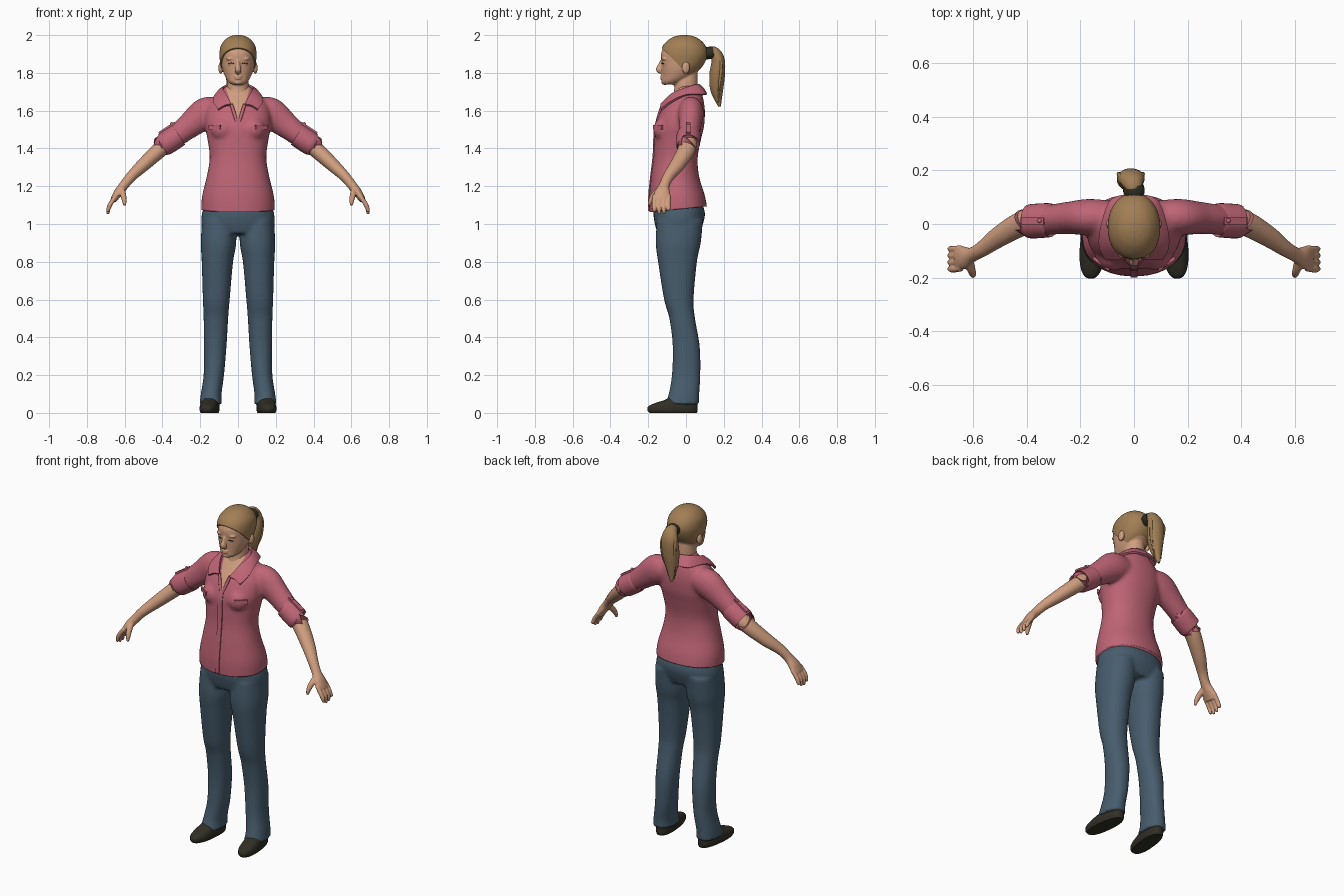
import bpy, bmesh, random
from math import sin, cos, pi, radians
from mathutils import Vector, Matrix, Euler

if "Cube" in bpy.data.objects:
    bpy.data.objects.remove(bpy.data.objects["Cube"])
random.seed(4)


def material(name, rgb):
    m = bpy.data.materials.new(name)
    m.use_nodes = True
    m.diffuse_color = (*rgb, 1)
    for node in m.node_tree.nodes:
        if node.type == 'BSDF_PRINCIPLED':
            node.inputs["Base Color"].default_value = (*rgb, 1)
            node.inputs["Roughness"].default_value = 0.8
    return m


PINK = material("pink cloth", (0.52, 0.13, 0.18))
DENIM = material("blue denim", (0.065, 0.11, 0.155))
SKIN = material("skin", (0.63, 0.34, 0.21))
HAIR = material("light brown hair", (0.36, 0.21, 0.09))
DARK = material("dark leather", (0.03, 0.028, 0.018))


def spline(rows, steps=5):
    """Smooth curve through rows of numbers."""
    rows = [Vector(r) for r in rows]
    out = []
    for i in range(len(rows) - 1):
        a, b, c = rows[max(i - 1, 0)], rows[i], rows[i + 1]
        d = rows[min(i + 2, len(rows) - 1)]
        for k in range(steps):
            t = k / steps
            out.append((b * 2 + (c - a) * t + (a * 2 - b * 5 + c * 4 - d) * t * t
                        + (b * 3 - a - c * 3 + d) * t ** 3) / 2)
    return out + [rows[-1]]


def power(v, p):
    return (1 if v >= 0 else -1) * abs(v) ** (2 / p)


def tube(bm, rings, ref=(0, 1, 0), flat=False, p=2, n=28):
    """Closed loft; a ring is x, y, z, radius along ref, radius across it."""
    rows = spline(rings)
    loops = []
    for i, r in enumerate(rows):
        before, after = rows[max(i - 1, 0)], rows[min(i + 1, len(rows) - 1)]
        t = Vector((0, 0, 1)) if flat else Vector((after - before)[:3]).normalized()
        across = t.cross(Vector(ref)).normalized()
        along = across.cross(t)
        centre = Vector(r[:3])
        ra, rb = max(r[3], 0.002), max(r[4], 0.002)
        loops.append([bm.verts.new(centre + along * ra * power(cos(2 * pi * k / n), p)
                                   + across * rb * power(sin(2 * pi * k / n), p))
                      for k in range(n)])
    for lo, hi in zip(loops, loops[1:]):
        for k in range(n):
            j = (k + 1) % n
            bm.faces.new((lo[k], lo[j], hi[j], hi[k]))
    bm.faces.new(loops[0][::-1])
    bm.faces.new(loops[-1])


def stack(bm, rows, p=2, side=1):
    """Level rings: z, centre x, half width, front y, back y."""
    tube(bm, [(x * side, (f + b) / 2, z, (b - f) / 2, w) for z, x, w, f, b in rows],
         flat=True, p=p, n=40)


def ball(bm, loc, size):
    bmesh.ops.create_uvsphere(bm, u_segments=24, v_segments=14, radius=1,
                              matrix=Matrix.LocRotScale(Vector(loc), None, Vector(size)))


def box(bm, loc, size, turn):
    rot = Euler([radians(a) for a in turn])
    bmesh.ops.create_cube(bm, size=1, matrix=Matrix.LocRotScale(Vector(loc), rot, Vector(size)))


def cut(bm, point, normal, clear=False):
    bmesh.ops.bisect_plane(bm, geom=bm.verts[:] + bm.edges[:] + bm.faces[:], dist=0.0001,
                           plane_co=point, plane_no=normal, clear_inner=clear)
    if clear:
        bmesh.ops.holes_fill(bm, edges=[e for e in bm.edges if e.is_boundary])


def finish(name, bm, mats, voxel=0, smooth=3, mirror=False, thick=0, angle=50):
    """Turn the mesh into an object with its modifiers baked in."""
    bmesh.ops.recalc_face_normals(bm, faces=bm.faces[:])
    me = bpy.data.meshes.new(name)
    bm.to_mesh(me)
    bm.free()
    ob = bpy.data.objects.new(name, me)
    bpy.context.collection.objects.link(ob)
    if voxel:
        m = ob.modifiers.new("fuse", 'REMESH')
        m.mode = 'VOXEL'
        m.voxel_size = voxel
        m = ob.modifiers.new("soften", 'SMOOTH')
        m.iterations = smooth
    if thick:
        m = ob.modifiers.new("thickness", 'SOLIDIFY')
        m.thickness = thick
        m.offset = 0
    if mirror:
        ob.modifiers.new("mirror", 'MIRROR')
    bpy.context.view_layer.update()
    baked = bpy.data.meshes.new_from_object(
        ob.evaluated_get(bpy.context.evaluated_depsgraph_get()))
    ob.modifiers.clear()
    ob.data = baked
    baked.materials.clear()
    for mat in mats:
        baked.materials.append(mat)
    baked.shade_smooth()
    baked.set_sharp_from_angle(angle=radians(angle))
    return ob


# Shirt: torso, bust and sleeves fused
bm = bmesh.new()
stack(bm, [(1.03, 0, .193, -.192, .112), (1.08, 0, .195, -.195, .112),
           (1.15, 0, .19, -.195, .1), (1.25, 0, .166, -.185, .07),
           (1.35, 0, .15, -.172, .062), (1.45, 0, .162, -.168, .08),
           (1.52, 0, .175, -.165, .096), (1.6, 0, .17, -.132, .1),
           (1.66, 0, .135, -.09, .092), (1.7, 0, .088, -.062, .08),
           (1.73, 0, .07, -.04, .07)], p=2.2)
for s in (1, -1):
    ball(bm, (.08 * s, -.11, 1.5), (.066, .064, .065))
    tube(bm, [(.08 * s, .025, 1.6, .06, .06), (.165 * s, .026, 1.588, .068, .085),
              (.25 * s, .022, 1.527, .06, .07), (.34 * s, .013, 1.455, .055, .055)])
shirt = finish("shirt", bm, [PINK, SKIN], voxel=.01, smooth=6)

# Open neckline and clean hem
bm = bmesh.new()
bm.from_mesh(shirt.data)
cut(bm, (0, -.19, 1.063), (0, -.1, 1), clear=True)
for s in (1, -1):
    cut(bm, (0, 0, 1.53), (s, 0, -.34))
for f in bm.faces:
    c = f.calc_center_median()
    if c.y < -.02 and abs(c.x) < (c.z - 1.53) * .34:
        f.material_index = 1
    f.smooth = True
bm.to_mesh(shirt.data)
bm.free()

# Rolled cuffs with straps and buttons
bm = bmesh.new()
tube(bm, [(.312, .014, 1.473, .06, .058), (.32, .014, 1.468, .064, .062),
          (.385, .01, 1.425, .064, .062), (.393, .01, 1.42, .058, .057)])
finish("sleeve_cuffs", bm, [PINK], mirror=True, angle=60)
bm = bmesh.new()
box(bm, (.377, .012, 1.508), (.1, .026, .012), (0, 33, 0))
ball(bm, (.352, .012, 1.53), (.009, .009, .009))
finish("cuff_straps", bm, [PINK], mirror=True)

# Collar: neck edge and outer edge swept from the nape to the point
bm = bmesh.new()
edges = spline([(0, .07, 1.735, 0, .108, 1.685), (.052, .052, 1.735, .08, .09, 1.685),
                (.078, 0, 1.718, .118, .0, 1.682), (.064, -.072, 1.688, .128, -.08, 1.645),
                (.034, -.13, 1.632, .105, -.13, 1.605)])
rows = [[bm.verts.new(e[:3]), bm.verts.new((e[0] * .5 + e[3] * .5, e[1] * .5 + e[4] * .5,
        e[2] * .5 + e[5] * .5 + .008)), bm.verts.new(e[3:])] for e in edges]
for a, b in zip(rows, rows[1:]):
    for k in (0, 1):
        bm.faces.new((a[k], a[k + 1], b[k + 1], b[k]))
finish("collar", bm, [PINK], mirror=True, thick=.012)

# Button placket, turned-back neckline edges and pocket flaps
bm = bmesh.new()
line = spline([(-.15, 1.56), (-.167, 1.5), (-.17, 1.42), (-.174, 1.35), (-.186, 1.25),
               (-.196, 1.15), (-.196, 1.07)])
rows = [[bm.verts.new((x, y - .001, z)) for x in (-.014, .014)] for y, z in line]
for a, b in zip(rows, rows[1:]):
    bm.faces.new((a[0], a[1], b[1], b[0]))
finish("button_placket", bm, [PINK], thick=.006)
bm = bmesh.new()
tube(bm, [(.004, -.158, 1.53, .006, .007), (.02, -.142, 1.585, .007, .009),
          (.036, -.125, 1.635, .006, .008)], n=12)
finish("neckline_edges", bm, [PINK], mirror=True)
bm = bmesh.new()
box(bm, (.122, -.148, 1.512), (.075, .012, .024), (0, 0, 36))
finish("pocket_flaps", bm, [PINK], mirror=True)

# Trousers: hips and two legs fused
bm = bmesh.new()
stack(bm, [(.95, 0, .18, -.15, .07), (1, 0, .194, -.165, .09), (1.06, 0, .19, -.172, .1),
           (1.14, 0, .165, -.16, .075)], p=2.3)
for s in (1, -1):
    stack(bm, [(1.02, .1, .09, -.155, .09), (.9, .103, .094, -.16, .078),
               (.8, .109, .083, -.148, .058), (.6, .115, .071, -.116, .04),
               (.5, .117, .065, -.088, .048), (.35, .121, .06, -.07, .073),
               (.2, .128, .054, -.075, .076), (.1, .142, .055, -.092, .07),
               (.045, .144, .06, -.112, .07)], side=s, p=2.2)
finish("trousers", bm, [DENIM], voxel=.01, smooth=4)

# Shoes, toes turned slightly out
bm = bmesh.new()
stack(bm, [(0, .143, .044, -.195, .058), (.015, .143, .05, -.205, .062),
           (.035, .143, .049, -.2, .062), (.052, .143, .046, -.165, .062),
           (.07, .143, .042, -.11, .06), (.1, .143, .035, -.06, .05)], p=2.4)
bmesh.ops.rotate(bm, verts=bm.verts[:], cent=(.143, 0, 0), matrix=Matrix.Rotation(radians(6), 3, 'Z'))
finish("shoes", bm, [DARK], mirror=True)

# Forearms and hands with fingers
bm = bmesh.new()
tube(bm, [(.34, .014, 1.455, .045, .045), (.41, .005, 1.397, .047, .043),
          (.5, -.045, 1.314, .04, .036), (.565, -.092, 1.252, .03, .028),
          (.605, -.115, 1.203, .028, .025), (.635, -.125, 1.165, .042, .023),
          (.66, -.13, 1.125, .045, .017)])
for k in range(4):
    y = -.166 + .025 * k
    drop = (.008, -.004, 0, .016)[k]
    tube(bm, [(.645, y, 1.15, .012, .012), (.674, y - .003, 1.108, .0125, .0125),
              (.686, y - .002, 1.08, .011, .011), (.688, y, 1.055 + drop, .007, .007)], n=14)
tube(bm, [(.615, -.135, 1.185, .016, .016), (.608, -.168, 1.155, .016, .016),
          (.602, -.187, 1.125, .013, .013), (.6, -.195, 1.098, .007, .007)], n=14)
finish("arms", bm, [SKIN], voxel=.005, smooth=2, mirror=True)

# Head, face, ears and neck fused
skull = [(1.738, 0, .03, -.116, -.06), (1.752, 0, .05, -.127, -.02), (1.78, 0, .068, -.126, .03),
         (1.82, 0, .083, -.128, .075), (1.86, 0, .09, -.13, .1), (1.9, 0, .092, -.132, .11),
         (1.94, 0, .084, -.116, .097), (1.972, 0, .06, -.083, .066), (1.988, 0, .034, -.05, .034),
         (1.994, 0, .01, -.02, .005)]
bm = bmesh.new()
stack(bm, skull, p=2.1)
stack(bm, [(1.6, 0, .09, -.09, .07), (1.66, 0, .075, -.075, .07), (1.71, 0, .06, -.063, .063),
           (1.76, 0, .056, -.06, .062), (1.81, 0, .05, -.05, .06)])
tube(bm, [(0, -.122, 1.872, .01, .009), (0, -.134, 1.842, .014, .011),
          (0, -.141, 1.817, .018, .018), (0, -.128, 1.8, .008, .014)], n=16)
for z, w in ((1.781, .022), (1.77, .019)):
    ball(bm, (0, -.124, z), (w, .014, .007))
ball(bm, (0, -.112, 1.75), (.022, .02, .014))
for s in (1, -1):
    ball(bm, (.036 * s, -.114, 1.874), (.026, .016, .008))
    ball(bm, (.036 * s, -.112, 1.85), (.015, .013, .008))
    ball(bm, (.092 * s, .0, 1.826), (.012, .02, .032))
finish("head_and_neck", bm, [SKIN], voxel=.005, smooth=3)

# Lash lines
bm = bmesh.new()
tube(bm, [(.022, -.126, 1.849, .003, .002), (.036, -.1255, 1.852, .003, .002),
          (.049, -.118, 1.849, .003, .002)], n=8)
finish("lash_lines", bm, [DARK], mirror=True)

# Hair pulled back from a slanted hairline
bm = bmesh.new()
stack(bm, [(z + .006, x, w + .006, f - .005, b + .005) for z, x, w, f, b in skull], p=2.1)
cut(bm, (0, 0, 1.803), (0, 1, 1), clear=True)
finish("hair_cap", bm, [HAIR])

# Ponytail with loose strands, and its tie
bm = bmesh.new()
side = (1, 0, 0)
tube(bm, [(0, .1, 1.9, .025, .025), (-.004, .145, 1.91, .036, .03), (-.01, .17, 1.868, .05, .035),
          (-.014, .165, 1.79, .05, .041), (-.02, .163, 1.71, .036, .034),
          (-.028, .178, 1.622, .007, .007)], ref=side)
for k in range(12):
    x = random.uniform(-.055, .035)
    z = random.uniform(1.63, 1.7)
    tube(bm, [(x * .5, .15, 1.915, .006, .006), (x * 1.15, .185, 1.86, .008, .008),
              (x, .18, 1.76, .008, .008), (x * .7 - .015, .17, z, .002, .002)], ref=side, n=8)
finish("ponytail", bm, [HAIR])
bm = bmesh.new()
tube(bm, [(0, .098, 1.897, .03, .028), (0, .12, 1.905, .04, .033),
          (-.002, .143, 1.908, .038, .031)], ref=side)
finish("hair_tie", bm, [DARK])
